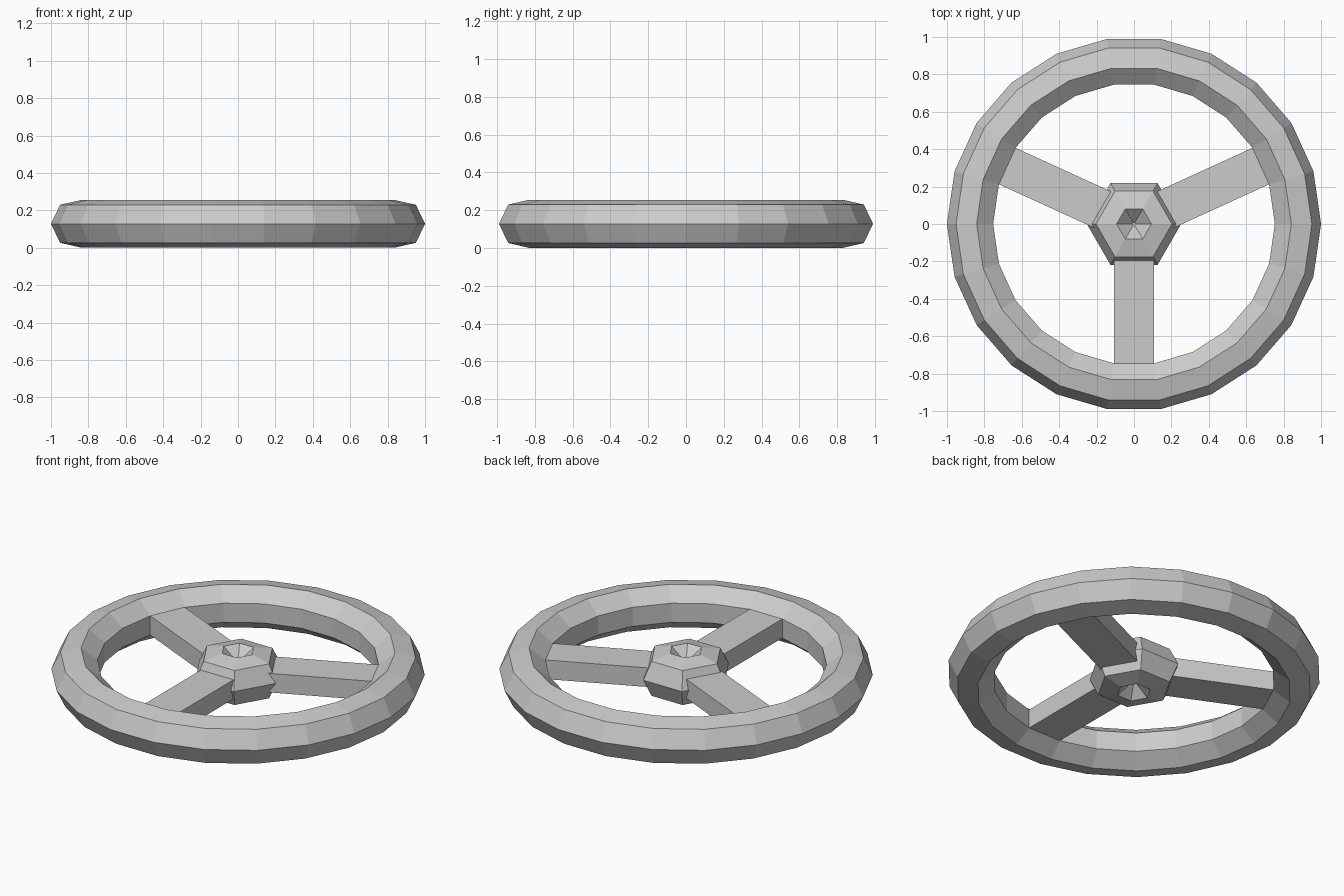
import bpy
from math import radians, sin, cos, pi

if "Cube" in bpy.data.objects:
    bpy.data.objects.remove(bpy.data.objects["Cube"])

MID = 0.128        # height of the wheel's middle plane
TUBE = 0.13        # radius of the seven-sided tube section


def ring(name, major, sides):
    bpy.ops.mesh.primitive_torus_add(
        major_radius=major, minor_radius=TUBE,
        major_segments=sides, minor_segments=7, location=(0, 0, MID))
    obj = bpy.context.object
    obj.name = name
    bpy.ops.object.shade_flat()
    return obj


# Rim and hub share one tube section
ring("rim", 0.87, 22)
ring("hub", 0.122, 6)

# Spokes match the size of one inner face of the rim
inner = 0.87 + TUBE * cos(6 * pi / 7)
width = 2 * inner * sin(pi / 22)
height = 2 * TUBE * sin(6 * pi / 7)
start, end = 0.17, inner * cos(pi / 22)
mid_len = (start + end) / 2
step = 360 / 22
for name, deg in (("right_spoke", 1.5 * step),
                  ("left_spoke", 180 - 1.5 * step),
                  ("front_spoke", 270)):
    a = radians(deg)
    bpy.ops.mesh.primitive_cube_add(
        size=1, location=(mid_len * cos(a), mid_len * sin(a), MID), rotation=(0, 0, a))
    spoke = bpy.context.object
    spoke.name = name
    spoke.scale = (end - start, width, height)
